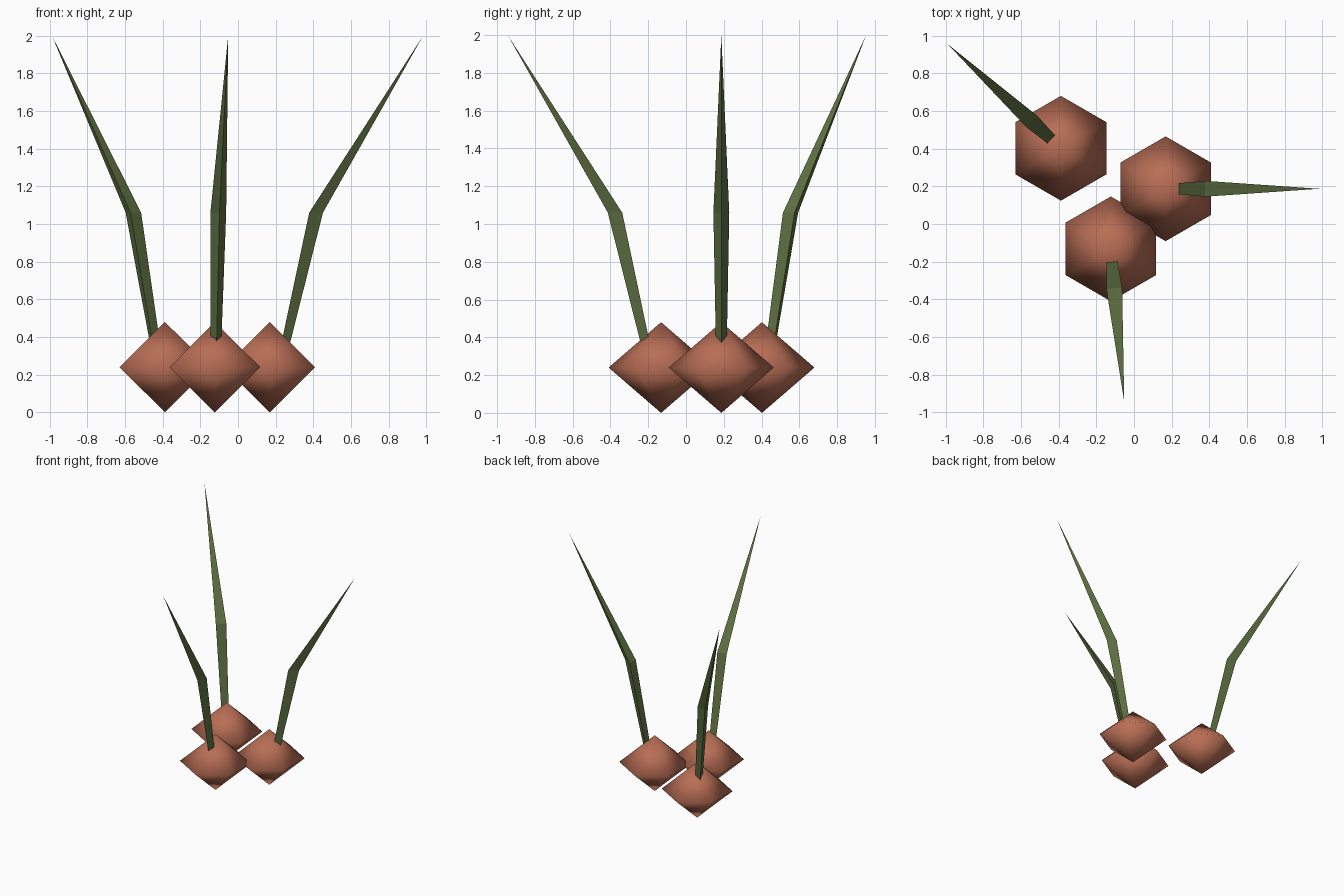
import bpy, bmesh, math
from mathutils import Matrix

if "Cube" in bpy.data.objects:
    bpy.data.objects.remove(bpy.data.objects["Cube"])


def material(name, colour):
    m = bpy.data.materials.new(name)
    m.diffuse_color = (*colour, 1)
    m.use_nodes = True
    m.node_tree.nodes["Principled BSDF"].inputs["Base Color"].default_value = m.diffuse_color
    return m


TERRACOTTA = material("terracotta", (0.48, 0.155, 0.09))
LEAF_GREEN = material("leaf green", (0.115, 0.165, 0.055))


def add_object(name, bm, mat, matrix, smooth):
    bmesh.ops.recalc_face_normals(bm, faces=bm.faces)
    for f in bm.faces:
        f.smooth = smooth
    mesh = bpy.data.meshes.new(name)
    bm.to_mesh(mesh)
    bm.free()
    mesh.materials.append(mat)
    obj = bpy.data.objects.new(name, mesh)
    obj.matrix_world = matrix
    bpy.context.collection.objects.link(obj)


# Bulb: six-sided double pyramid, smooth shaded
def bulb(name, x, y):
    bm = bmesh.new()
    bmesh.ops.create_uvsphere(bm, u_segments=6, v_segments=2, radius=1)
    bmesh.ops.scale(bm, vec=(0.278, 0.278, 0.24), verts=bm.verts)
    add_object(name, bm, TERRACOTTA, Matrix.Translation((x, y, 0.24)), True)


# Leaf: bent triangular blade, flat side inward and ridge outward
SECTIONS = [(0.24, 0.035, 0.076, 0.0265),   # height, inner, ridge, half width
            (1.06, 0.21, 0.283, 0.042)]


def leaf(name, x, y, angle):
    bm = bmesh.new()
    base, bend = [[bm.verts.new(p) for p in
                   ((inner, -w, z), (ridge, 0, z), (inner, w, z))]
                  for z, inner, ridge, w in SECTIONS]
    tip = bm.verts.new((0.815, 0, 2.0))
    bm.faces.new(base)
    for i in range(3):
        j = (i + 1) % 3
        bm.faces.new((base[i], base[j], bend[j], bend[i]))
        bm.faces.new((bend[i], bend[j], tip))
    turn = Matrix.Rotation(math.radians(angle), 4, 'Z')
    add_object(name, bm, LEAF_GREEN, Matrix.Translation((x, y, 0)) @ turn, False)


# Three sprouting bulbs
for label, x, y, angle in (("back", -0.388, 0.402, 137.4),
                           ("front", -0.123, -0.132, -85),
                           ("right", 0.168, 0.187, 0)):
    bulb(label + "_bulb", x, y)
    leaf(label + "_leaf", x, y, angle)
